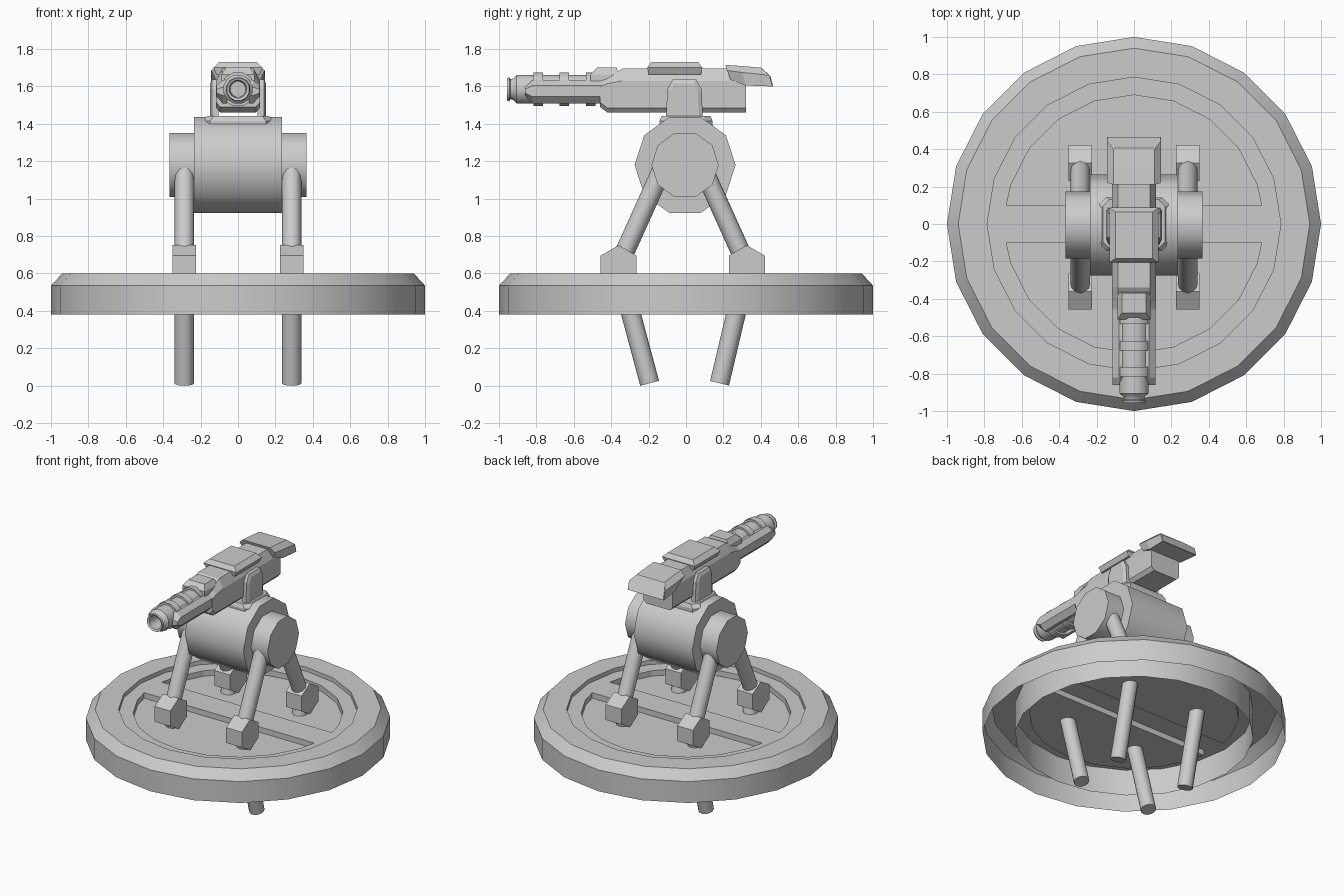
import bpy, bmesh
from math import sin, cos, asin, tau, pi, radians
from mathutils import Vector

if "Cube" in bpy.data.objects:
    bpy.data.objects.remove(bpy.data.objects["Cube"])


def finish(name, bm, smooth=None, up=False):
    bmesh.ops.recalc_face_normals(bm, faces=bm.faces)
    if up:  # open sheet: keep the largest face pointing upward
        if max(bm.faces, key=lambda f: f.calc_area()).normal.z < 0:
            bmesh.ops.reverse_faces(bm, faces=bm.faces)
    me = bpy.data.meshes.new(name)
    bm.to_mesh(me)
    bm.free()
    if smooth:
        me.polygons.foreach_set("use_smooth", [True] * len(me.polygons))
        me.set_sharp_from_angle(angle=radians(smooth))
    ob = bpy.data.objects.new(name, me)
    bpy.context.collection.objects.link(ob)
    return ob


def loft(name, rings, cap=True, smooth=None):
    """Skin a list of equally long closed rings."""
    bm = bmesh.new()
    vs = [[bm.verts.new(p) for p in r] for r in rings]
    n = len(rings[0])
    for a, b in zip(vs, vs[1:]):
        for i in range(n):
            j = (i + 1) % n
            bm.faces.new((a[i], a[j], b[j], b[i]))
    if cap:
        bm.faces.new(vs[0])
        bm.faces.new(vs[-1])
    return finish(name, bm, smooth)


def ring(n, r, c, axis, phase=0.0):
    """Regular polygon around a point, facing a main axis."""
    out = []
    for i in range(n):
        u, v = r * cos(tau * i / n + phase), r * sin(tau * i / n + phase)
        out.append(Vector(c) + Vector({'X': (0, u, v), 'Y': (u, 0, v), 'Z': (u, v, 0)}[axis]))
    return out


def tube(name, p, q, r, n=12):
    p, q = Vector(p), Vector(q)
    rot = (q - p).to_track_quat('Z', 'Y')
    base = ring(n, r, (0, 0, 0), 'Z')
    return loft(name, [[rot @ v + e for v in base] for e in (p, q)], smooth=40)


def mirrored(half):
    """Right half of a section -> full closed section."""
    return half + [(-x, y, z) for x, y, z in reversed(half)]


# --- Base: open-bottomed ring with chamfered top
loft("base_ring", [ring(20, r, (0, 0, z), 'Z') for r, z in
                   ((1, .38), (1, .535), (.94, .6), (.785, .6), (.785, .38))],
     cap=False, smooth=35)

# --- Base floor: sunken sheet with two half-round pans beside a cross bar
bm = bmesh.new()
FLOOR, PAN, R = .57, .53, .69
a0 = asin(.1 / R)
outer = [bm.verts.new(p) for p in ring(20, .785, (0, 0, FLOOR), 'Z')]
ends = []
for s in (0, 1):
    angs = [a0] + [tau * i / 20 for i in range(1, 10)] + [pi - a0]
    pts = [(R * cos(a + s * pi) , R * sin(a + s * pi)) for a in angs]
    rim = [bm.verts.new((x, y, FLOOR)) for x, y in pts]
    low = [bm.verts.new((x, y, PAN)) for x, y in pts]
    for i in range(10):
        o = s * 10 + i
        bm.faces.new((outer[o], outer[(o + 1) % 20], rim[i + 1], rim[i]))
    for i in range(11):
        j = (i + 1) % 11
        bm.faces.new((rim[i], rim[j], low[j], low[i]))
    bm.faces.new(low)
    ends.append((rim[0], rim[-1]))
bm.faces.new((outer[0], ends[0][0], ends[0][1], outer[10], ends[1][0], ends[1][1]))
finish("base_floor", bm, up=True)

# --- Body drum and side hubs
DY, DZ = -.005, 1.18
loft("drum", [ring(10, .27, (x, DY, DZ), 'X') for x in (-.235, .235)], smooth=40)
for side, s in (("left", -1), ("right", 1)):
    loft(f"hub_{side}", [ring(10, .18, (s * x, DY, DZ), 'X') for x in (.2, .367)], smooth=40)

    # Legs: upper strut, hexagonal knee, lower strut below the base
    for end, f in (("front", -1), ("rear", 1)):
        X, KY = s * .287, -.0175 + f * .3425
        tag = f"{end}_{side}"
        tube(f"upper_leg_{tag}", (X, KY + f * .01, .62), (X, -.0175 + f * .1, 1.18), .052)
        loft(f"knee_{tag}", [ring(6, .111, (X + d, KY, .64), 'X', pi / 6) for d in (-.063, .063)])
        tube(f"lower_leg_{tag}", (X, KY, .63), (X, -.0075 + f * .187, .013), .052)

# --- Gun mount: octagonal plate and two upright cheeks
def octagon(x, y, c, z):
    return mirrored([(x - c, -y, z), (x, -y + c, z), (x, y - c, z), (x - c, y, z)])

loft("mount_plate", [octagon(.19, .142, .04, 1.385), octagon(.19, .142, .04, 1.415),
                     octagon(.165, .13, .035, 1.442)])
cheek = [(-.107, 1.43), (-.1, 1.585), (-.072, 1.637), (.055, 1.637), (.083, 1.585), (.09, 1.43)]
inset = [(-.085, 1.44), (-.08, 1.575), (-.06, 1.617), (.043, 1.617), (.063, 1.575), (.07, 1.44)]
for side, s in (("left", -1), ("right", 1)):
    loft(f"mount_cheek_{side}", [[(s * .105, y, z) for y, z in cheek],
                                 [(s * .138, y, z) for y, z in cheek],
                                 [(s * .149, y, z) for y, z in inset]])

# --- Gun receiver: faceted body tapering at the front
def section(y, z0, z1, z2, z3):
    return mirrored([(.095, y, z0), (.117, y, z1), (.117, y, z2), (.085, y, z3)])

loft("receiver", [section(-.46, 1.49, 1.515, 1.6, 1.63), section(-.42, 1.46, 1.485, 1.615, 1.645),
                  section(-.34, 1.46, 1.485, 1.63, 1.695), section(.32, 1.46, 1.485, 1.63, 1.695)])

# --- Side rails along the barrel
def rail(s, y, k):
    return [(s * x, y, 1.575 + (z - 1.575) * k) for x, z in
            ((.06, 1.508), (.08, 1.508), (.115, 1.545), (.115, 1.605), (.08, 1.635), (.06, 1.635))]

for side, s in (("left", -1), ("right", 1)):
    loft(f"rail_{side}", [rail(s, -.86, .35), rail(s, -.82, 1), rail(s, -.43, 1)])

# --- Top plate, front block and rear guard
def rect(x, y0, y1, z):
    return [(-x, y0, z), (x, y0, z), (x, y1, z), (-x, y1, z)]

loft("top_plate", [rect(.115, -.2, .08, 1.665), rect(.132, -.207, .087, 1.7),
                   rect(.1, -.185, .065, 1.73)])
loft("front_block", [rect(.088, -.51, -.36, 1.62), rect(.088, -.51, -.36, 1.665),
                     rect(.065, -.475, -.37, 1.7)])
loft("rear_guard", [mirrored([(.11, .21, 1.715), (.143, .22, 1.685), (.12, .237, 1.637)]),
                    mirrored([(.11, .3, 1.709), (.145, .3, 1.675), (.135, .32, 1.605)]),
                    mirrored([(.11, .4, 1.7), (.145, .445, 1.66), (.145, .462, 1.6)]),
                    mirrored([(.108, .405, 1.698), (.142, .452, 1.655), (.142, .465, 1.602)])])

# --- Barrel with flared muzzle, open bore and three collars
GZ = 1.585
profile = [(-.84, .042), (-.95, .048), (-.957, .062), (-.945, .066), (-.938, .055),
           (-.922, .06), (-.905, .08), (-.4, .08)]
loft("barrel", [ring(12, r, (0, y, GZ), 'Y', pi / 12) for y, r in profile], smooth=35)
for i, y in enumerate((-.79, -.65, -.51)):
    loft(f"barrel_collar_{i + 1}", [ring(12, .094, (0, y + d, GZ), 'Y', pi / 12)
                                    for d in (-.025, .025)], smooth=35)
